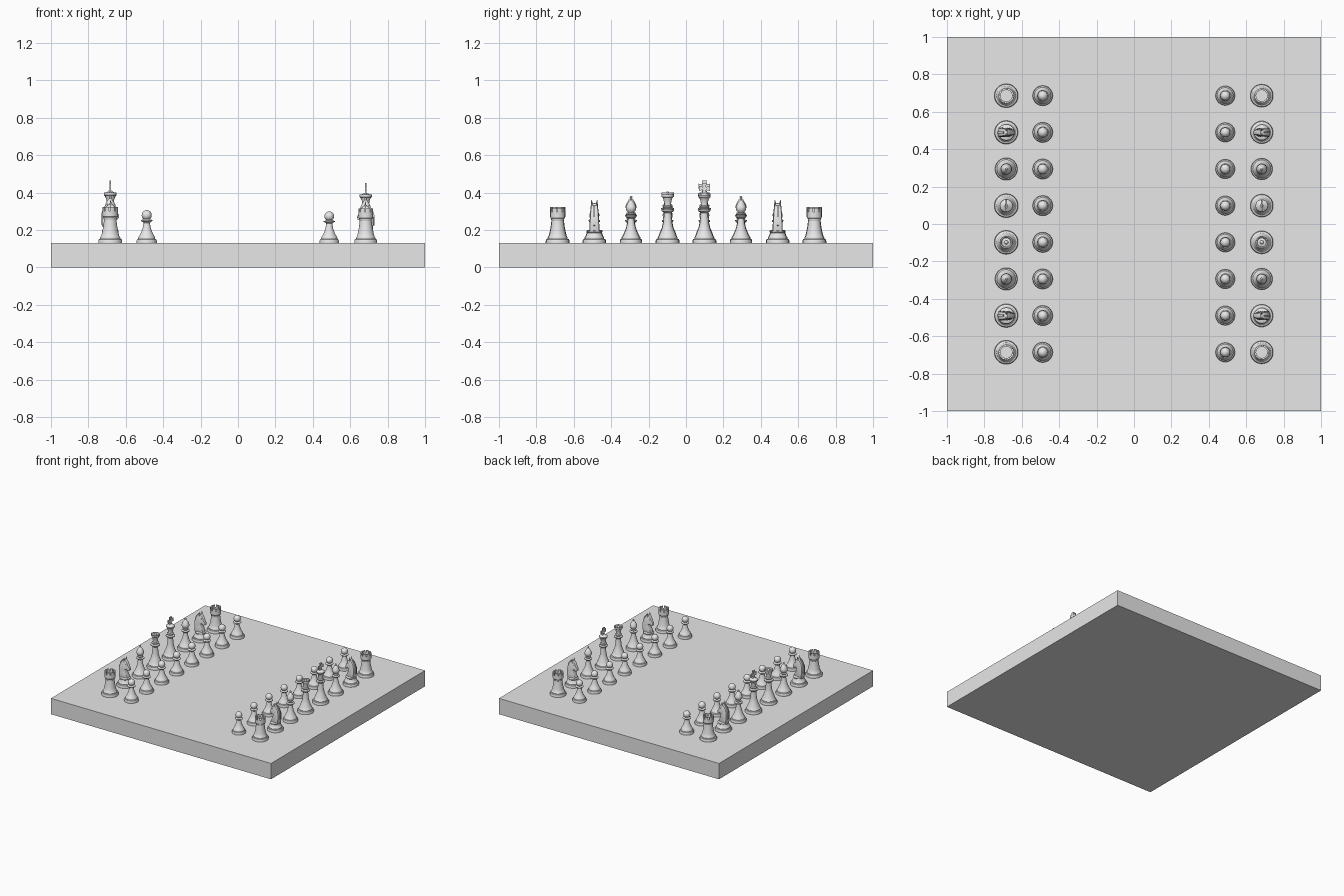
import bpy, bmesh
from math import sin, cos, pi, radians, atan2
from mathutils import Matrix, Vector

if "Cube" in bpy.data.objects:
    bpy.data.objects.remove(bpy.data.objects["Cube"])

grey = bpy.data.materials.new("plain_grey")
grey.use_nodes = True
grey.diffuse_color = (0.8, 0.8, 0.8, 1)
grey.node_tree.nodes["Principled BSDF"].inputs["Base Color"].default_value = (0.8, 0.8, 0.8, 1)

BOARD_TOP = 0.13
SEGMENTS = 32


def finish(bm, name, angle=35):
    """Turn a bmesh into a grey mesh with sharp creases kept."""
    mesh = bpy.data.meshes.new(name)
    bm.to_mesh(mesh)
    bm.free()
    mesh.materials.append(grey)
    mesh.shade_smooth()
    mesh.set_sharp_from_angle(angle=radians(angle))
    return mesh


def place(name, mesh, loc=(0, 0, 0), turn=0, scale=1):
    ob = bpy.data.objects.new(name, mesh)
    ob.location = loc
    ob.rotation_euler.z = turn
    ob.scale = (scale,) * 3
    bpy.context.collection.objects.link(ob)


def lathe(bm, profile):
    """Spin (radius, height) points about the z axis."""
    vs = [bm.verts.new((r, 0, z)) for r, z in profile]
    es = [bm.edges.new(pair) for pair in zip(vs, vs[1:])]
    bmesh.ops.spin(bm, geom=vs + es, axis=(0, 0, 1), cent=(0, 0, 0),
                   angle=2 * pi, steps=SEGMENTS)
    bmesh.ops.remove_doubles(bm, verts=bm.verts, dist=0.00005)
    bmesh.ops.recalc_face_normals(bm, faces=bm.faces)


def ball(r, z, start=-60, steps=8):
    """Profile points of a ball that closes at its top."""
    angles = [radians(start + (90 - start) * i / steps) for i in range(steps + 1)]
    return [(r * cos(a), z + r * sin(a)) for a in angles]


def foot(r):
    """Stepped round foot shared by every piece."""
    return [(0, 0), (r, 0), (r, 0.012), (r * 0.95, 0.02), (r * 0.84, 0.023),
            (r * 0.84, 0.03), (r * 0.76, 0.037)]


def slab(bm, outline, half, along):
    """Prism from a 2D outline; along maps (u, v, depth) to a point."""
    rings = [[bm.verts.new(along(u, v, d)) for u, v in outline] for d in (-half, half)]
    faces = [bm.faces.new(ring) for ring in rings]
    n = len(outline)
    for i in range(n):
        j = (i + 1) % n
        faces.append(bm.faces.new((rings[0][i], rings[0][j], rings[1][j], rings[1][i])))
    bmesh.ops.recalc_face_normals(bm, faces=faces)
    return faces


def make_pawn():
    bm = bmesh.new()
    lathe(bm, foot(0.054) + [(0.031, 0.055), (0.022, 0.08), (0.017, 0.108),
          (0.02, 0.113), (0.031, 0.118), (0.031, 0.122), (0.016, 0.128)] + ball(0.027, 0.149))
    return finish(bm, "pawn")


def make_rook():
    bm = bmesh.new()
    rim = 0.172
    lathe(bm, foot(0.064) + [(0.044, 0.055), (0.038, 0.085), (0.033, 0.125), (0.036, 0.13),
          (0.036, 0.135), (0.041, 0.141), (0.041, rim), (0.031, rim), (0.031, 0.158), (0, 0.158)])
    # Battlements raised from the rim
    crown = []
    for f in bm.faces:
        c = f.calc_center_median()
        step = int((atan2(c.y, c.x) + pi) / (2 * pi) * SEGMENTS)
        if abs(c.z - rim) < 0.0005 and f.normal.z > 0.9 and step % 4 < 3:
            crown.append(f)
    out = bmesh.ops.extrude_face_region(bm, geom=crown)
    top = [g for g in out["geom"] if isinstance(g, bmesh.types.BMVert)]
    bmesh.ops.translate(bm, verts=top, vec=(0, 0, 0.02))
    bmesh.ops.delete(bm, geom=crown, context='FACES_ONLY')
    return finish(bm, "rook")


def make_knight():
    bm = bmesh.new()
    # Horse neck and head in side outline, facing +x
    outline = [(-0.036, 0.058), (0.034, 0.058), (0.03, 0.082), (0.014, 0.11), (0.01, 0.134),
               (0.022, 0.138), (0.036, 0.126), (0.047, 0.134), (0.048, 0.148), (0.034, 0.17),
               (0.024, 0.196), (0.006, 0.212), (-0.014, 0.205), (-0.032, 0.18),
               (-0.042, 0.145), (-0.042, 0.1)]

    def shape(u, v, d):
        taper = 1.0 - 0.45 * max(0, u) / 0.048 - 0.3 * max(0, v - 0.1) / 0.11
        return (u, d * taper, v)

    faces = slab(bm, outline, 0.027, shape)
    rim_edges = {e for f in faces[:2] for e in f.edges}
    bmesh.ops.bevel(bm, geom=list(rim_edges), offset=0.006, segments=2,
                    affect='EDGES', profile=0.5)
    # Mane crest
    slab(bm, [(-0.036, 0.09), (-0.049, 0.1), (-0.05, 0.147), (-0.039, 0.186),
              (-0.017, 0.213), (-0.01, 0.2)], 0.005, lambda u, v, d: (u, d, v))
    # Ears and eyes
    for side in (-1, 1):
        tilt = Matrix.Translation((0.002, side * 0.013, 0.213)) @ Matrix.Rotation(side * -0.12, 4, 'X')
        bmesh.ops.create_cone(bm, cap_ends=True, segments=10, radius1=0.009, radius2=0.001,
                              depth=0.036, matrix=tilt)
        bmesh.ops.create_uvsphere(bm, u_segments=10, v_segments=6, radius=0.005,
                                  matrix=Matrix.Translation((0.02, side * 0.013, 0.178)))
    stand = bmesh.new()
    lathe(stand, foot(0.063) + [(0.044, 0.046), (0.04, 0.057), (0.043, 0.061),
          (0.043, 0.066), (0.036, 0.07), (0, 0.07)])
    temp = bpy.data.meshes.new("knight_stand")
    stand.to_mesh(temp)
    stand.free()
    bm.from_mesh(temp)
    bpy.data.meshes.remove(temp)
    return finish(bm, "knight")


def make_bishop():
    bm = bmesh.new()
    lathe(bm, foot(0.06) + [(0.037, 0.055), (0.027, 0.08), (0.02, 0.11), (0.017, 0.136),
          (0.021, 0.14), (0.031, 0.145), (0.031, 0.151), (0.018, 0.156), (0.022, 0.161),
          (0.022, 0.165), (0.016, 0.17), (0.023, 0.178), (0.029, 0.19), (0.028, 0.202),
          (0.021, 0.218), (0.012, 0.232), (0.006, 0.239)] + ball(0.007, 0.246, -30, 5))
    return finish(bm, "bishop")


def royal_stem(top):
    """Body and collars shared by the two tall pieces."""
    return foot(0.064) + [(0.043, 0.055), (0.032, 0.08), (0.025, 0.11), (0.021, 0.15),
                          (0.02, 0.168), (0.025, 0.172), (0.035, 0.179), (0.035, 0.186),
                          (0.022, 0.191), (0.027, 0.197), (0.027, 0.203), (0.019, 0.208),
                          (0.019, 0.222), (0.023, 0.24)] + top


def make_queen():
    bm = bmesh.new()
    lathe(bm, royal_stem([(0.028, 0.254), (0.034, 0.258), (0.034, 0.27), (0.028, 0.27),
                          (0.024, 0.261), (0.011, 0.264)]) + ball(0.009, 0.267, 0, 5))
    return finish(bm, "queen")


def make_king():
    bm = bmesh.new()
    lathe(bm, royal_stem([(0.029, 0.252), (0.034, 0.256), (0.034, 0.264), (0.029, 0.268),
                          (0.015, 0.274), (0.008, 0.28), (0, 0.28)]))
    # Flared cross, thin from front to back of the piece
    arm = [(-0.006, 0), (0.006, 0), (0.014, 0.031), (-0.014, 0.031)]
    for k in range(4):
        c, s = cos(k * pi / 2), sin(k * pi / 2)
        slab(bm, arm, 0.005,
             lambda u, v, d: Vector((d, u * c - v * s, 0.304 + u * s + v * c)))
    return finish(bm, "king")


# Board
bm = bmesh.new()
bmesh.ops.create_cube(bm, size=1, matrix=Matrix.Translation((0, 0, BOARD_TOP / 2))
                      @ Matrix.Diagonal((2, 2, BOARD_TOP, 1)))
place("board", finish(bm, "board"))

# Two facing armies; the +x army is slightly smaller
pawn, rook, knight = make_pawn(), make_rook(), make_knight()
bishop, queen, king = make_bishop(), make_queen(), make_king()
back_row = [rook, knight, bishop, queen, king, bishop, knight, rook]
for side, label, size in ((-1, "right", 1.0), (1, "left", 0.96)):
    turn = 0 if side < 0 else pi
    for i, piece in enumerate(back_row):
        y = (i - 3.5) * 0.196
        place(f"{label}_{piece.name}_{i + 1}", piece, (side * 0.683, y, BOARD_TOP), turn, size)
        place(f"{label}_pawn_{i + 1}", pawn, (side * 0.488, y, BOARD_TOP), turn, size)
